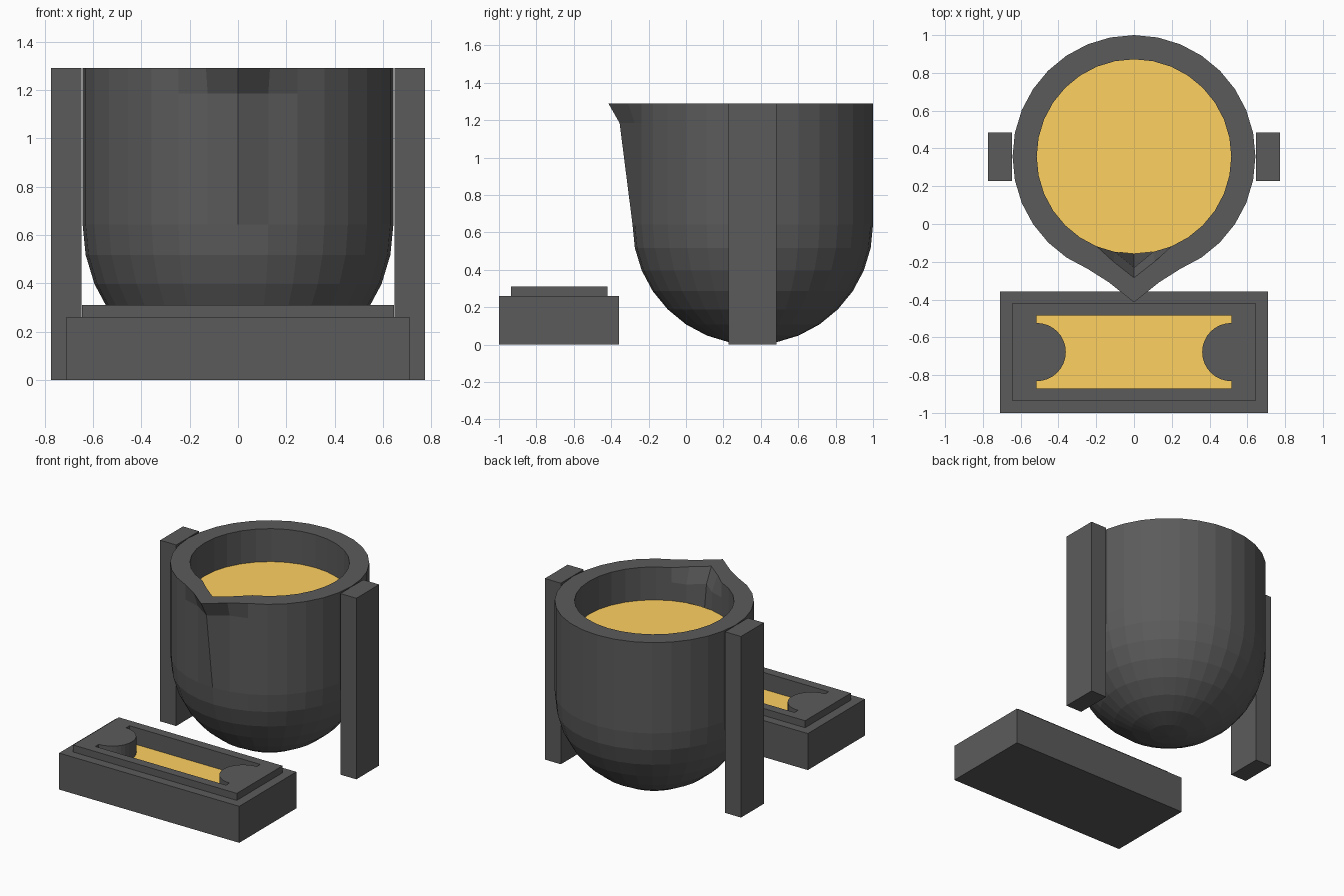
import bpy, bmesh
from math import sin, cos, pi

if "Cube" in bpy.data.objects:
    bpy.data.objects.remove(bpy.data.objects["Cube"])

CY, R, RI, RIM = 0.357, 0.643, 0.515, 1.29
SIDES = 32


def material(name, color):
    mat = bpy.data.materials.new(name)
    mat.diffuse_color = color
    mat.use_nodes = True
    mat.node_tree.nodes["Principled BSDF"].inputs["Base Color"].default_value = mat.diffuse_color
    return mat


gold = material("molten_gold", (1.0, 0.64, 0.12, 1))
graphite = material("graphite", (0.105, 0.105, 0.105, 1))


def finish(bm, name, mat=graphite):
    bmesh.ops.recalc_face_normals(bm, faces=bm.faces)
    mesh = bpy.data.meshes.new(name)
    bm.to_mesh(mesh)
    bm.free()
    ob = bpy.data.objects.new(name, mesh)
    bpy.context.collection.objects.link(ob)
    mesh.materials.append(mat)
    return ob


def prism(name, outline, z0, z1, mat=graphite):
    bm = bmesh.new()
    face = bm.faces.new([bm.verts.new((x, y, z0)) for x, y in outline])
    ext = bmesh.ops.extrude_face_region(bm, geom=[face], use_keep_orig=True)
    top = [g for g in ext["geom"] if isinstance(g, bmesh.types.BMVert)]
    bmesh.ops.translate(bm, verts=top, vec=(0, 0, z1 - z0))
    return finish(bm, name, mat)


def box(name, x0, x1, y0, y1, z0, z1):
    return prism(name, [(x0, y0), (x1, y0), (x1, y1), (x0, y1)], z0, z1)


# Crucible: round-bottomed thick shell, front columns pulled out into a spout
steps = [i * pi / 16 for i in range(9)]
profile = [(R * sin(a), R - R * cos(a)) for a in steps]
profile += [(R, 1.185), (R, RIM), (RI, RIM), (RI, 1.185)]
profile += [(RI * sin(a), R - RI * cos(a)) for a in reversed(steps)]
spout = {(9, 0): 0.712, (10, 0): 0.772, (10, 1): 0.679,
         (11, 1): 0.566, (11, 0): 0.642, (12, 0): 0.588}
bm = bmesh.new()
rings = []
for i, (r, z) in enumerate(profile):
    ring = []
    for k in range(SIDES):
        a = -pi / 2 + 2 * pi * k / SIDES
        rad = spout.get((i, min(k, SIDES - k)), r)
        ring.append(bm.verts.new((rad * cos(a), CY + rad * sin(a), z)))
    rings.append(ring)
for low, high in zip(rings, rings[1:]):
    for k in range(SIDES):
        n = (k + 1) % SIDES
        bm.faces.new((low[k], low[n], high[n], high[k]))
bmesh.ops.remove_doubles(bm, verts=bm.verts, dist=0.0001)
finish(bm, "crucible")

# Molten metal in the crucible
circle = [(RI * cos(2 * pi * k / SIDES), CY + RI * sin(2 * pi * k / SIDES))
          for k in range(SIDES)]
prism("crucible_metal", circle, 1.0, 1.055, gold)

# Support posts
for side, s in (("left", -1), ("right", 1)):
    x0, x1 = sorted((s * 0.647, s * 0.773))
    box(side + "_post", x0, x1, 0.228, 0.485, 0, RIM)

# Casting mould with an ingot cavity that has a round bite at each end
MY, HX, HY, BITE = -0.678, 0.515, 0.193, 0.154
arc = [-pi / 2 + pi * i / 16 for i in range(17)]
cavity = [(-HX, MY - HY), (HX, MY - HY)]
cavity += [(HX - BITE * cos(a), MY + BITE * sin(a)) for a in arc]
cavity += [(HX, MY + HY), (-HX, MY + HY)]
cavity += [(-HX + BITE * cos(a), MY - BITE * sin(a)) for a in arc]
cutter = prism("cavity_cutter", cavity, 0.13, 0.4)
cutter.hide_render = True
for ob in (box("mould_base", -0.71, 0.71, -1, -0.357, 0, 0.26),
           box("mould_top", -0.645, 0.645, -0.935, -0.42, 0.26, 0.31)):
    mod = ob.modifiers.new("cavity", "BOOLEAN")
    mod.operation = "DIFFERENCE"
    mod.solver = "EXACT"
    mod.object = cutter

# Metal lying in the mould
prism("mould_metal", cavity, 0.13, 0.19, gold)
